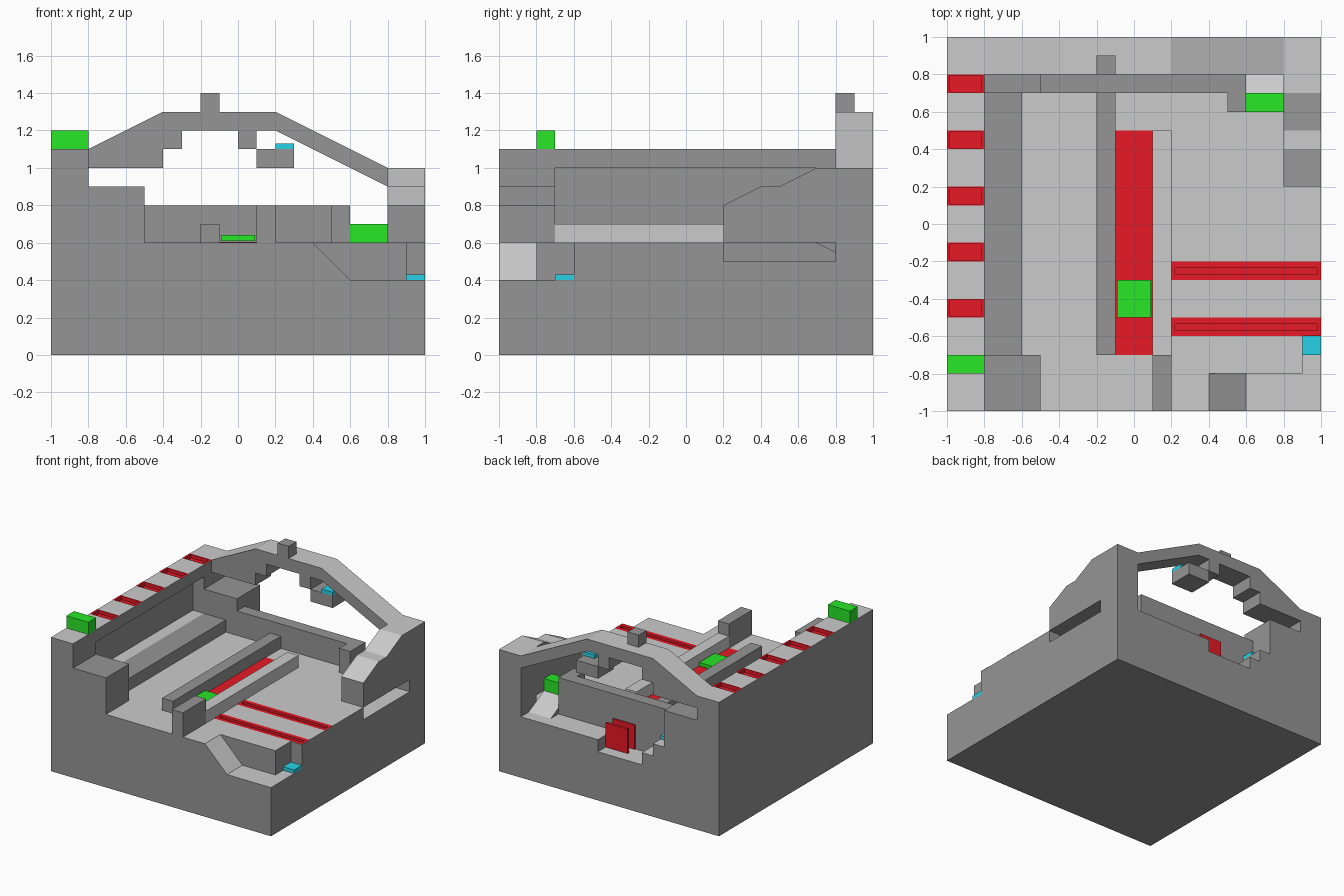
import bpy, bmesh

if "Cube" in bpy.data.objects:
    bpy.data.objects.remove(bpy.data.objects["Cube"])


def material(name, rgb):
    m = bpy.data.materials.new(name)
    m.diffuse_color = (*rgb, 1)
    m.use_nodes = True
    m.node_tree.nodes["Principled BSDF"].inputs["Base Color"].default_value = m.diffuse_color
    return m


DARK = material("dark_grey", (0.3, 0.3, 0.3))
LIGHT = material("light_grey", (0.75, 0.75, 0.75))
RED = material("red", (0.8, 0.01, 0.02))
GREEN = material("green", (0.02, 0.8, 0.02))
CYAN = material("cyan", (0.02, 0.65, 0.8))


def finish(name, bm, mat):
    bmesh.ops.recalc_face_normals(bm, faces=bm.faces)
    mesh = bpy.data.meshes.new(name)
    bm.to_mesh(mesh)
    bm.free()
    ob = bpy.data.objects.new(name, mesh)
    mesh.materials.append(mat)
    bpy.context.collection.objects.link(ob)
    return ob


def prism(name, profile, lo, hi, axis="y", mat=DARK):
    """Extrude a profile: (x, z) along y, or (y, z) along x."""
    bm = bmesh.new()
    put = (lambda p, d: (p[0], d, p[1])) if axis == "y" else (lambda p, d: (d, p[0], p[1]))
    a = [bm.verts.new(put(p, lo)) for p in profile]
    b = [bm.verts.new(put(p, hi)) for p in profile]
    n = len(profile)
    bm.faces.new(a)
    bm.faces.new(b[::-1])
    for i in range(n):
        j = (i + 1) % n
        bm.faces.new((a[i], b[i], b[j], a[j]))
    return finish(name, bm, mat)


def box(name, x, y, z, mat=DARK):
    return prism(name, [(x[0], z[0]), (x[1], z[0]), (x[1], z[1]), (x[0], z[1])], *y, mat=mat)


def cut(ob, cutters):
    for c in cutters:
        c.hide_render = True
        mod = ob.modifiers.new("cut", "BOOLEAN")
        mod.operation, mod.solver, mod.object = "DIFFERENCE", "EXACT", c
        bpy.context.view_layer.objects.active = ob
        bpy.ops.object.modifier_apply(modifier=mod.name)
        bpy.data.objects.remove(c)


def light_tops(ob):
    ob.data.materials.clear()
    ob.data.materials.append(DARK)
    ob.data.materials.append(LIGHT)
    for p in ob.data.polygons:
        p.material_index = 1 if p.normal.z > 0.3 else 0


def red_tray(name, x, y, z, mx, my, depth=0.03):
    """Flush red strip with a recessed slot; returns the pocket cutter for its host."""
    bm = bmesh.new()
    z += 0.002
    ix, iy = (x[0] + mx, x[1] - mx), (y[0] + my, y[1] - my)

    def ring(u, v, h):
        return [bm.verts.new((u[i], v[j], h)) for i, j in ((0, 0), (1, 0), (1, 1), (0, 1))]
    rings = [ring(x, y, z), ring(ix, iy, z), ring(ix, iy, z - depth)]
    for a, b in zip(rings, rings[1:]):
        for i in range(4):
            j = (i + 1) % 4
            bm.faces.new((a[i], a[j], b[j], b[i]))
    bm.faces.new(rings[2])
    ob = finish(name, bm, RED)
    if sum(p.normal.z * p.area for p in ob.data.polygons) < 0:
        ob.data.flip_normals()
    e = 0.002
    return box("cutter", (ix[0] - e, ix[1] + e), (iy[0] - e, iy[1] + e), (z - depth - 2 * e, z + 0.1))


# base block with front notch, stepped rear trench, rear ramp and side slot
base = box("base", (-1, 1), (-1, 1), (0, 0.6))
cutters = [
    prism("cutter", [(0.4, 0.6), (0.6, 0.4), (1.1, 0.4), (1.1, 0.7), (0.4, 0.7)], -1.1, -0.8),
    box("cutter", (0.9, 1.1), (-0.9, -0.6), (0.4, 0.7)),
    prism("cutter", [(-0.4, 0.7), (-0.4, 0.5), (-0.3, 0.5), (-0.3, 0.4), (0.1, 0.4), (0.1, 0.5),
                     (0.6, 0.5), (0.6, 0.7)], 0.8, 1.1),
    prism("cutter", [(0.7, 0.6), (0.9, 0.5), (1.1, 0.5), (1.1, 0.7), (0.7, 0.7)], 0.6, 0.8, "x"),
    box("cutter", (0.8, 1.1), (0.2, 0.8), (0.5, 0.7)),
]
# red side strips on the floor
for i, y in enumerate((-0.6, -0.3)):
    cutters.append(red_tray(f"floor_strip_{i}", (0.2, 1), (y, y + 0.1), 0.6, 0.02, 0.034))
cut(base, cutters)
light_tops(base)

# left wall with inner recess and red top strips
left = box("left_wall", (-1, -0.8), (-1, 1), (0.6, 1.1))
cutters = [box("cutter", (-0.9, -0.7), (-0.7, 0.7), (0.7, 1.0))]
for i in range(5):
    y = -0.5 + 0.3 * i
    cutters.append(red_tray(f"wall_strip_{i}", (-1, -0.8), (y, y + 0.1), 1.1, 0.017, 0.007))
cut(left, cutters)
light_tops(left)

# right wall with stepped slopes
light_tops(prism("right_wall", [(0.2, 0.6), (1, 0.6), (1, 1), (0.7, 1), (0.5, 0.9), (0.4, 0.9),
                                (0.2, 0.8)], 0.8, 1, "x"))

# rear arch
light_tops(prism("rear_arch", [(-0.8, 1.1), (-0.4, 1.3), (0.2, 1.3), (0.8, 1), (0.8, 0.9),
                               (0.2, 1.2), (0.1, 1.2), (0.1, 1.1), (0, 1.1), (0, 1.2), (-0.3, 1.2),
                               (-0.3, 1.1), (-0.4, 1.1), (-0.4, 1), (-0.8, 1)], 0.8, 1))

# dark blocks, rails and posts
box("arch_top_block", (-0.2, -0.1), (0.8, 0.9), (1.3, 1.4))
box("floating_block", (0.1, 0.3), (0.8, 1), (1.0, 1.1))
for name, y in (("front_left_block", (-1, -0.7)), ("rear_left_block", (0.7, 1))):
    box(name, (-0.8, -0.5), y, (0.6, 0.9))
box("left_ledge", (-0.8, -0.6), (-0.7, 0.7), (0.6, 0.7))
box("rear_low_wall", (-0.5, 0.6), (0.7, 0.8), (0.6, 0.8))
box("rear_post", (0.5, 0.6), (0.6, 0.7), (0.6, 0.8))
box("centre_rail", (-0.2, -0.1), (-0.7, 0.7), (0.6, 0.7))
box("right_rail", (0.1, 0.2), (-0.7, 0.5), (0.6, 0.7), LIGHT)
box("front_post", (0.1, 0.2), (-1, -0.7), (0.6, 0.8))

# red lane and rear plates
box("red_lane", (-0.1, 0.1), (-0.7, 0.5), (0.595, 0.603), RED)
box("rear_plate_outer", (-0.1, 0.1), (0.88, 0.9), (0.4, 0.6), RED)
box("rear_plate_inner", (-0.1, 0.1), (0.8, 0.81), (0.4, 0.6), RED)

# green blocks
box("wall_marker", (-1, -0.8), (-0.8, -0.7), (1.1, 1.2), GREEN)
box("ramp_marker", (0.6, 0.8), (0.6, 0.7), (0.6, 0.7), GREEN)
box("lane_slider", (-0.09, 0.09), (-0.5, -0.3), (0.61, 0.64), GREEN)

# cyan pads
box("front_pad", (0.9, 1), (-0.7, -0.6), (0.4, 0.43), CYAN)
box("floating_pad", (0.2, 0.3), (0.8, 0.9), (1.1, 1.13), CYAN)
box("rear_pad", (-0.5, -0.4), (0.8, 0.9), (0.6, 0.63), CYAN)
